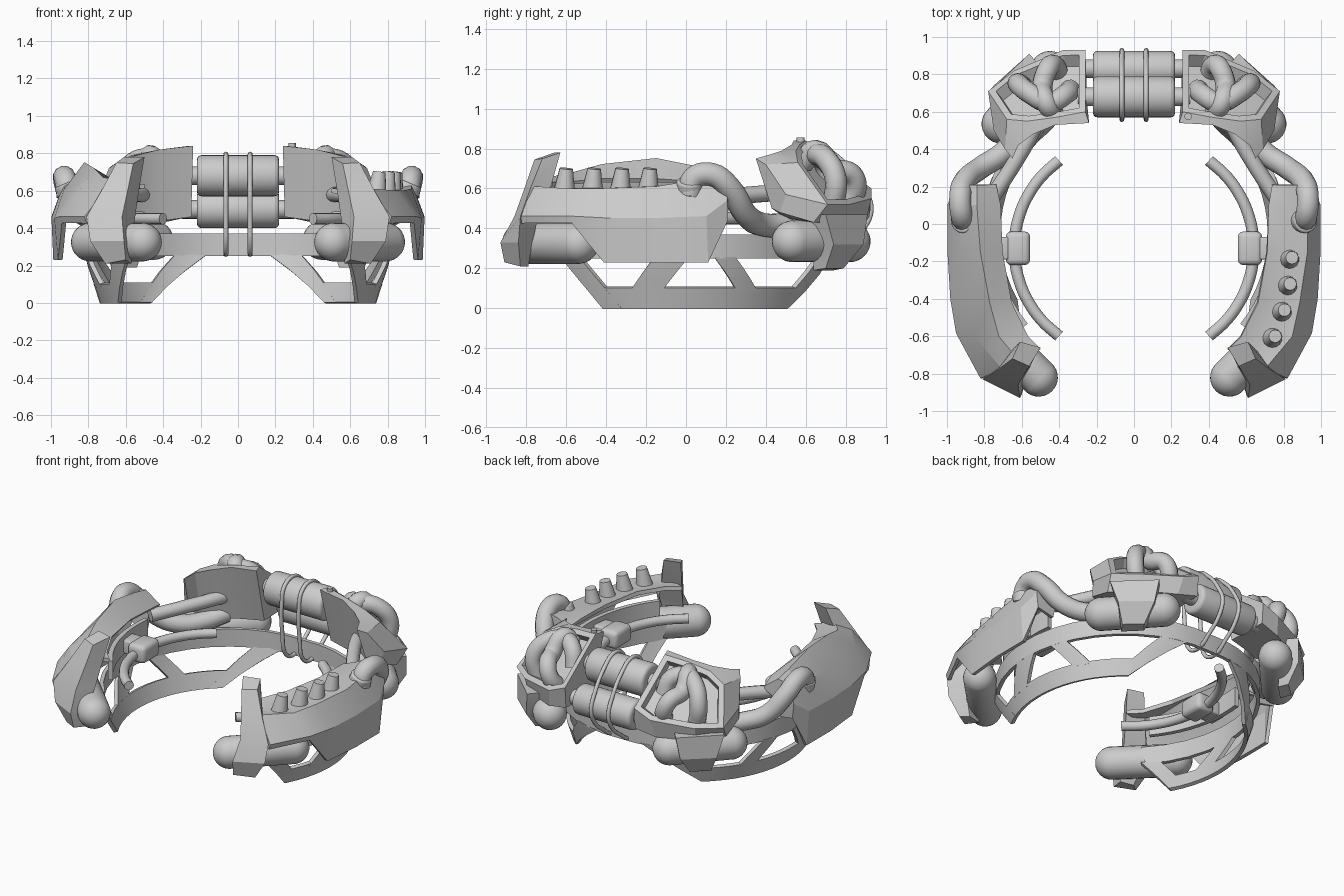
import bpy, bmesh, math
from mathutils import Vector

if "Cube" in bpy.data.objects:
    bpy.data.objects.remove(bpy.data.objects["Cube"])

def finish(name, bm, angle=30, thick=0, bevel=0):
    bmesh.ops.recalc_face_normals(bm, faces=bm.faces[:])
    me = bpy.data.meshes.new(name)
    bm.to_mesh(me); bm.free()
    ob = bpy.data.objects.new(name, me)
    bpy.context.collection.objects.link(ob)
    if thick:
        m = ob.modifiers.new("thickness", 'SOLIDIFY'); m.thickness = thick; m.offset = 0
    if bevel:
        m = ob.modifiers.new("bevel", 'BEVEL'); m.width = bevel; m.segments = 3
    bpy.ops.object.select_all(action='DESELECT')
    bpy.context.view_layer.objects.active = ob
    ob.select_set(True)
    bpy.ops.object.convert(target='MESH')
    bpy.ops.object.shade_smooth_by_angle(angle=math.radians(angle))

def mir(p, s):
    return Vector((p[0] * s, p[1], p[2]))

def loft(name, rows, s=1, closed=False, thick=0, recess=None, angle=20):
    """Skin rows of points; closed rows get capped into a solid."""
    bm = bmesh.new()
    v = [[bm.verts.new(mir(p, s)) for p in r] for r in rows]
    n = len(rows[0])
    grid = [[bm.faces.new((a[j], a[(j + 1) % n], b[(j + 1) % n], b[j]))
             for j in range(n if closed else n - 1)] for a, b in zip(v, v[1:])]
    if closed:
        bm.faces.new(v[0]); bm.faces.new(v[-1])
    if recess:
        bmesh.ops.recalc_face_normals(bm, faces=bm.faces[:])
        fs = [grid[i][recess[0]] for i in range(recess[1])]
        for t in (.035, .012):
            bmesh.ops.inset_region(bm, faces=fs, thickness=t, use_even_offset=True)
        for q in {q for f in fs for q in f.verts}:
            q.co += mir((-.025, -.05, -.04), s)
    finish(name, bm, angle, thick)

def tube(name, pts, r, s=1, cyclic=False, res=5, bres=4):
    cu = bpy.data.curves.new(name, 'CURVE')
    cu.dimensions = '3D'; cu.bevel_depth = r; cu.bevel_resolution = bres
    cu.resolution_u = res; cu.use_fill_caps = True
    sp = cu.splines.new('BEZIER'); sp.bezier_points.add(len(pts) - 1)
    for b, p in zip(sp.bezier_points, pts):
        b.co = mir(p, s); b.handle_left_type = b.handle_right_type = 'AUTO'
    sp.use_cyclic_u = cyclic
    ob = bpy.data.objects.new(name, cu)
    bpy.context.collection.objects.link(ob)
    bpy.ops.object.select_all(action='DESELECT')
    bpy.context.view_layer.objects.active = ob
    ob.select_set(True)
    bpy.ops.object.convert(target='MESH')

def orient(bm, a, b):
    q = (b - a).to_track_quat('Z', 'Y')
    for v in bm.verts:
        v.co = q @ v.co + (a + b) / 2

def capsule(name, a, b, r, s):
    a, b = mir(a, s), mir(b, s)
    bm = bmesh.new()
    bmesh.ops.create_uvsphere(bm, u_segments=24, v_segments=13, radius=r)
    h = (b - a).length / 2
    for v in bm.verts:
        v.co.z += h if v.co.z > 0 else -h
    orient(bm, a, b)
    finish(name, bm, 60)

def rod(name, a, b, r1, r2=None, s=1, seg=20, bevel=0):
    a, b = mir(a, s), mir(b, s)
    bm = bmesh.new()
    bmesh.ops.create_cone(bm, cap_ends=True, segments=seg, radius1=r1,
                          radius2=r2 or r1, depth=(b - a).length)
    orient(bm, a, b)
    finish(name, bm, 40, bevel=bevel)

def block(name, c, size, s, bevel):
    bm = bmesh.new()
    bmesh.ops.create_cube(bm, size=1)
    for v in bm.verts:
        v.co = mir([c[i] + v.co[i] * size[i] for i in range(3)], s)
    finish(name, bm, 40, bevel=bevel)

# Lower truss: quads in (angle, height) wrapped round a tapering horseshoe
def wrap(t, z):
    r = (.805 - .001 * t) * (.9 + .4 * min(z, .25))
    return (r * math.cos(math.radians(t)), r * math.sin(math.radians(t)), z)

bars = [(90, -45, 90, -47, .25, .37), (47, -33, 50, -37, 0, .105),
        (-33, -25, -47, -39, 0, .26), (-21, -9, -11, 1, .09, .26),
        (20, 29, 10, 18, .09, .26), (40, 47, 63, 77, 0, .26)]

for s in (1, -1):
    side = "right" if s > 0 else "left"
    for b0, b1, t0, t1, z0, z1 in bars:
        rows = [[wrap(b0 + (b1 - b0) * k / 14 + (t0 - b0 + (t1 - b1 - t0 + b0) * k / 14) * j / 3,
                      z0 + (z1 - z0) * j / 3) for j in range(4)] for k in range(15)]
        loft(f"truss_bar_{side}", rows, s, thick=.025, angle=35)

    # Side armour shell; right has a flat ledge, left a raised ridge
    if s > 0:
        tops = [[(.74, .2, .6), (.82, .2, .64)], [(.72, .1, .62), (.82, .1, .62)],
                [(.71, -.15, .62), (.8, -.15, .6)], [(.66, -.42, .62), (.76, -.42, .59)],
                [(.57, -.6, .61), (.7, -.62, .58)], [(.5, -.67, .6), (.6, -.73, .59)]]
    else:
        tops = [[(.74, .2, .6), (.84, .2, .67)], [(.72, .1, .62), (.84, .1, .69)],
                [(.71, -.15, .64), (.82, -.15, .74)], [(.66, -.42, .64), (.77, -.42, .71)],
                [(.57, -.6, .62), (.72, -.6, .66)], [(.5, -.67, .62), (.62, -.72, .64)]]
    sides = [[(.9, .2, .66), (.95, .2, .54), (.94, .2, .44)],
             [(.92, .1, .64), (.985, .1, .46), (.975, .11, .23)],
             [(.92, -.15, .6), (.985, -.15, .45), (.975, -.15, .23)],
             [(.88, -.42, .59), (.97, -.4, .45), (.95, -.41, .23)],
             [(.84, -.6, .59), (.94, -.58, .46), (.93, -.57, .43)],
             [(.7, -.77, .6), (.81, -.82, .46), (.8, -.82, .43)]]
    end = [(.74, .2, .57), (.77, .2, .57), (.79, .2, .56), (.81, .2, .5), (.82, .19, .42)]
    loft(f"side_shell_{side}", [end] + [a + b for a, b in zip(tops, sides)], s, thick=.025)

    # Front fin that clamps the front canister
    loft(f"front_fin_{side}", [
        [(.5, -.66, .78), (.61, -.63, .78), (.65, -.72, .75), (.56, -.76, .745)],
        [(.53, -.71, .6), (.66, -.68, .6), (.73, -.78, .6), (.59, -.81, .6)],
        [(.55, -.75, .46), (.72, -.74, .46), (.81, -.83, .46), (.62, -.86, .46)],
        [(.57, -.8, .33), (.7, -.77, .33), (.79, -.84, .33), (.61, -.93, .33)],
        [(.57, -.81, .21), (.66, -.79, .21), (.71, -.83, .21), (.6, -.91, .23)]], s, closed=True)
    capsule(f"front_canister_{side}", (.51, -.82, .325), (.79, -.54, .325), .103, s)

    # Inner liner strip, padded rail and its bracket
    arc = [math.radians(a) for a in range(-42, 9, 5)]
    loft(f"inner_liner_{side}", [[(.06 + .7 * math.cos(a), -.02 + .78 * math.sin(a), z)
                                  for z in (.42, .55)] for a in arc], s, thick=.03, angle=35)
    tube(f"inner_rail_{side}", [(.06 + .58 * math.cos(math.radians(a)),
         -.13 + .58 * math.sin(math.radians(a)), .45) for a in range(-54, 55, 12)], .031, s)
    block(f"rail_bracket_{side}", (.62, -.13, .46), (.13, .18, .12), s, .03)
    block(f"rail_mount_{side}", (.73, -.13, .47), (.12, .12, .09), s, .01)

    # Rear corner shell with a recessed hose bay
    loft(f"rear_shell_{side}", [
        [(.24, .54, .84), (.26, .6, .84), (.26, .93, .6), (.26, .92, .46), (.25, .64, .46)],
        [(.42, .53, .82), (.42, .57, .82), (.38, .93, .55), (.4, .9, .43), (.4, .62, .44)],
        [(.54, .48, .79), (.57, .55, .79), (.64, .82, .52), (.63, .79, .42), (.53, .57, .43)],
        [(.62, .42, .77), (.68, .56, .73), (.78, .71, .52), (.75, .64, .43), (.63, .5, .45)],
        [(.65, .35, .75), (.69, .4, .72), (.75, .5, .57), (.73, .47, .48), (.67, .43, .5)]],
        s, closed=True, recess=(1, 3))
    loft(f"rear_clamp_{side}", [
        [(.68, .62, .47), (.48, .82, .47), (.56, .91, .47), (.78, .7, .47)],
        [(.66, .64, .32), (.5, .8, .32), (.58, .89, .32), (.75, .74, .32)],
        [(.64, .64, .19), (.54, .74, .19), (.58, .79, .2), (.68, .7, .2)]], s, closed=True)
    capsule(f"rear_canister_{side}", (.71, .535, .335), (.45, .82, .335), .105, s)

    # Hoses
    tube(f"bay_hose_wide_{side}", [(.6, .74, .52), (.62, .75, .65), (.56, .7, .75),
         (.45, .65, .77), (.37, .69, .74), (.34, .72, .64)], .055, s)
    tube(f"bay_hose_long_{side}", [(.4, .8, .52), (.43, .85, .6), (.46, .83, .67),
         (.49, .74, .7), (.47, .65, .79), (.43, .59, .73)], .055, s)
    tube(f"side_hose_{side}", [(.91, .02, .57), (.92, .04, .65), (.93, .13, .67), (.91, .22, .6),
         (.82, .3, .47), (.7, .38, .42), (.6, .5, .42), (.52, .62, .45)], .06, s)
    tube(f"inner_hose_{side}", [(.5, .6, .58), (.54, .5, .58), (.63, .34, .57), (.76, .14, .55)], .042, s)
    rod(f"hose_socket_{side}", (.89, .02, .57), (.92, .02, .64), .068, s=s, bevel=.01)

    # Rods joining the rear tanks to the shells
    for y, z in ((.68, .68), (.83, .5)):
        rod(f"tank_rod_{side}", (.2, y, z), (.3, y, z), .05, s=s)
    # Strap loops round both tanks and the truss
    tube(f"tank_strap_{side}", [(.065, y, z) for y, z in (
        (.565, .68), (.59, .76), (.68, .796), (.78, .74), (.89, .6), (.928, .5),
        (.89, .4), (.8, .32), (.7, .26), (.61, .29), (.57, .45))], .013, s, True, 4, 2)

# Studs on the right ledge
for x, y in ((.83, -.19), (.82, -.33), (.79, -.47), (.74, -.61)):
    rod("ledge_stud", (x, y, .58), (x + .015, y + .01, .7), .055, .034, seg=14)
rod("shell_button", (.29, .575, .82), (.29, .575, .855), .02, seg=10)

# Rear twin tanks
for y, z, r in ((.68, .68, .11), (.825, .5, .1)):
    rod("rear_tank", (-.22, y, z), (.22, y, z), r, seg=28, bevel=.025)
